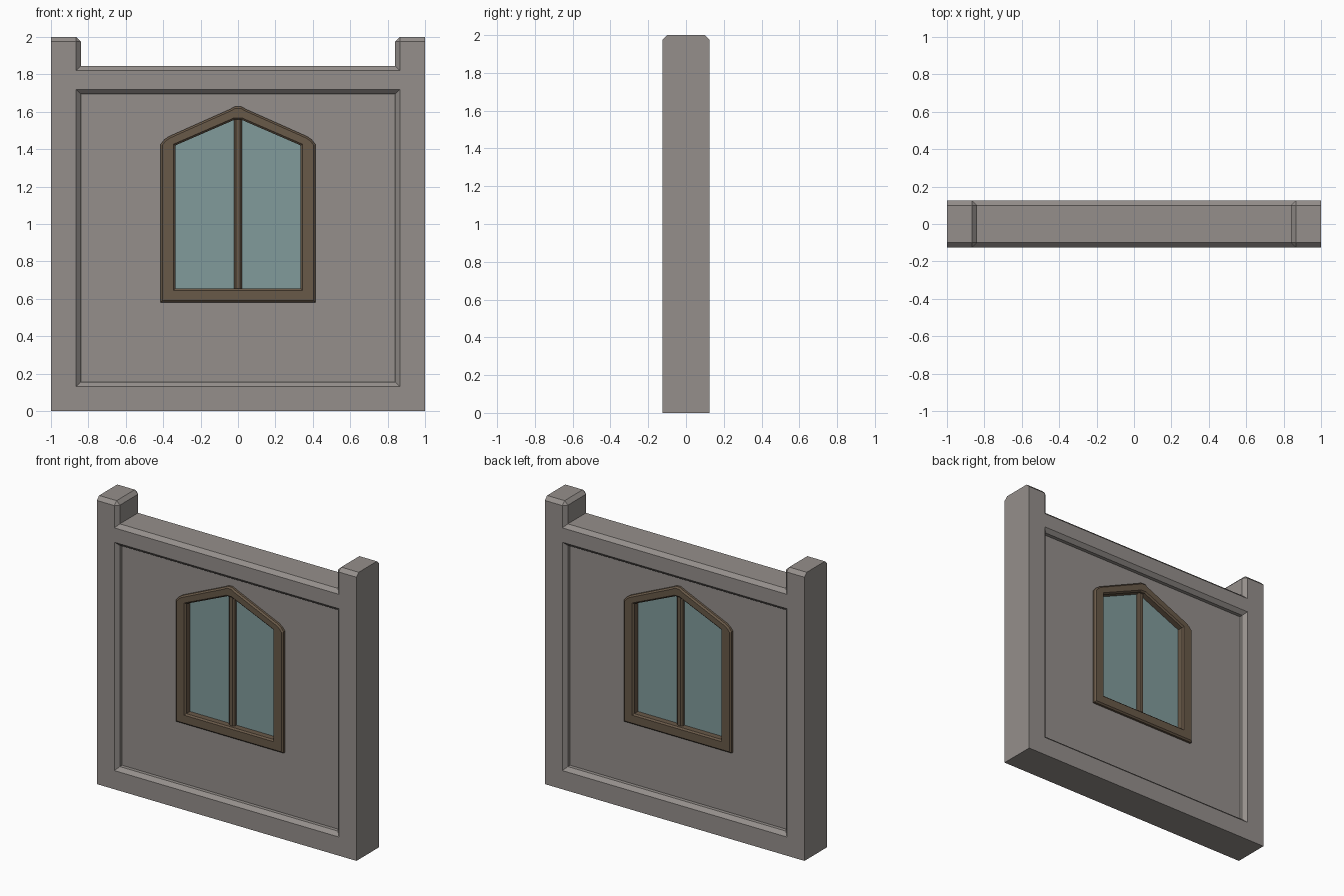
import bpy, bmesh
from mathutils import Vector

if "Cube" in bpy.data.objects:
    bpy.data.objects.remove(bpy.data.objects["Cube"])


def material(name, rgb):
    m = bpy.data.materials.new(name)
    m.diffuse_color = (*rgb, 1)
    m.use_nodes = True
    m.node_tree.nodes["Principled BSDF"].inputs["Base Color"].default_value = m.diffuse_color
    return m


def loft(name, loops, mat=None, ring=False):
    """Skin equal-length loops of 3D points; cap the ends or close as a ring."""
    bm = bmesh.new()
    rows = [[bm.verts.new(p) for p in loop] for loop in loops]
    n = len(rows[0])
    pairs = list(zip(rows, rows[1:])) + ([(rows[-1], rows[0])] if ring else [])
    for a, b in pairs:
        for i in range(n):
            j = (i + 1) % n
            bm.faces.new((a[i], a[j], b[j], b[i]))
    if not ring:
        bm.faces.new(rows[0])
        bm.faces.new(rows[-1])
    bmesh.ops.remove_doubles(bm, verts=bm.verts, dist=1e-5)
    bmesh.ops.recalc_face_normals(bm, faces=bm.faces)
    me = bpy.data.meshes.new(name)
    bm.to_mesh(me)
    bm.free()
    ob = bpy.data.objects.new(name, me)
    bpy.context.collection.objects.link(ob)
    if mat:
        me.materials.append(mat)
    return ob


def mirrored(half):
    """Right half, bottom to top, completed to a counter-clockwise outline."""
    return half + [(-x, z) for x, z in reversed(half)]


def at(outline, y):
    return [(x, y, z) for x, z in outline]


def inset(outline, d):
    """Mitred inward offset of a counter-clockwise outline."""
    pts = [Vector(p) for p in outline]
    out = []
    for i, p in enumerate(pts):
        u = (p - pts[i - 1]).normalized()
        v = (pts[(i + 1) % len(pts)] - p).normalized()
        n1, n2 = Vector((-u.y, u.x)), Vector((-v.y, v.x))
        out.append(tuple(p + (n1 + n2) * d / (1 + n1.dot(n2))))
    return out


stone = material("stone", (0.30, 0.275, 0.26))
wood = material("wood", (0.14, 0.10, 0.065))
glass = material("glass", (0.22, 0.33, 0.33))

# Wall with two raised end posts and chamfered front and back edges
face = mirrored([(1, 0), (1, 1.975), (.865, 1.975), (.865, 1.975), (.865, 1.82)])
body = mirrored([(1, 0), (1, 2), (.865, 2), (.84, 1.975), (.84, 1.845)])
wall = loft("wall", [at(face, -.125), at(body, -.10), at(body, .10), at(face, .125)], stone)

# Window outlines
outer = mirrored([(.415, .58), (.415, 1.425), (.395, 1.45), (.37, 1.468),
                  (.04, 1.615), (.018, 1.628)])
inner = mirrored([(.335, .655), (.335, 1.42), (.31, 1.431), (.28, 1.444),
                  (.04, 1.548), (.018, 1.558)])

# Cutters: sunken panel on each side and the window opening
cutters = [loft("window_cutter", [at(inset(inner, -.03), -.2), at(inset(inner, -.03), .2)])]
panel = mirrored([(.84, .155), (.84, 1.695)])
for side, s in (("front", -1), ("back", 1)):
    cutters.append(loft(side + "_panel_cutter", [at(inset(panel, -.035), s * .135),
                                                 at(panel, s * .10), at(panel, s * .075)]))
for c in cutters:
    c.hide_render = True
    c.hide_viewport = True
    mod = wall.modifiers.new(c.name, 'BOOLEAN')
    mod.operation = 'DIFFERENCE'
    mod.solver = 'EXACT'
    mod.object = c

# Window frame, chamfered on its outer and inner edges
b = .01
loft("window_frame", [
    at(outer, -.09), at(inset(outer, b), -.10), at(inset(inner, -b), -.10), at(inner, -.09),
    at(inner, .09), at(inset(inner, -b), .10), at(inset(outer, b), .10), at(outer, .09)],
    wood, ring=True)

# Glass
pane = inset(inner, -.01)
loft("window_glass", [at(pane, -.05), at(pane, .05)], glass)

# Central mullion with chamfered corners
section = [(.022, -.065), (.022, .065), (.012, .075), (-.012, .075),
           (-.022, .065), (-.022, -.065), (-.012, -.075), (.012, -.075)]
loft("mullion", [[(x, y, z) for x, y in section] for z in (.645, 1.565)], wood)
